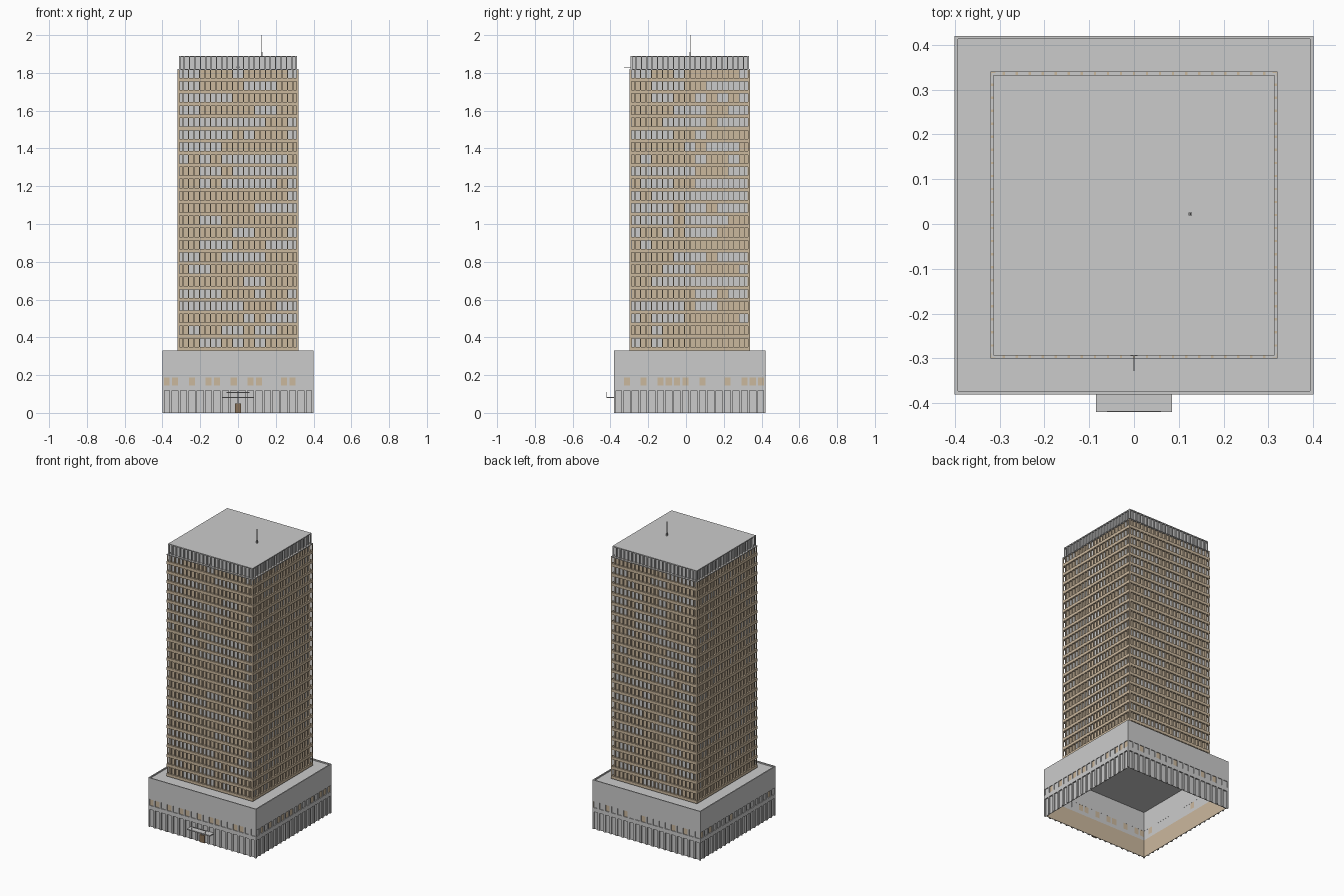
import bpy, bmesh, random
from math import pi
from mathutils import Matrix, Vector

if "Cube" in bpy.data.objects:
    bpy.data.objects.remove(bpy.data.objects["Cube"])

random.seed(7)
CY = 0.02                      # centre of the plan in y
PLAN = Matrix.Translation((0, CY, 0))


def material(name, rgb):
    m = bpy.data.materials.new(name)
    m.diffuse_color = (*rgb, 1)
    m.use_nodes = True
    m.node_tree.nodes["Principled BSDF"].inputs["Base Color"].default_value = m.diffuse_color
    return m


TAN = material("warm_tan", (0.60, 0.48, 0.34))
BROWN = material("door_brown", (0.25, 0.17, 0.10))


def box(x0, x1, y0, y1, z0, z1):
    return (x0, x1, y0, y1, z0, z1)


def build(name, boxes, mat=None, sides=False, offset=True):
    """One object from many boxes; sides=True repeats them on all four faces."""
    bm = bmesh.new()
    for k in range(4 if sides else 1):
        turn = Matrix.Rotation(k * pi / 2, 4, 'Z')
        for b in (boxes(k) if callable(boxes) else boxes):
            c = Vector(((b[0] + b[1]) / 2, (b[2] + b[3]) / 2, (b[4] + b[5]) / 2))
            s = Matrix.Diagonal((b[1] - b[0], b[3] - b[2], b[5] - b[4], 1))
            m = turn @ Matrix.Translation(c) @ s
            bmesh.ops.create_cube(bm, size=1, matrix=(PLAN @ m) if offset else m)
    me = bpy.data.meshes.new(name)
    bm.to_mesh(me)
    bm.free()
    if mat:
        me.materials.append(mat)
    ob = bpy.data.objects.new(name, me)
    bpy.context.collection.objects.link(ob)
    return ob


def wall(half, thick, z0, z1):
    """Front wall strip of a square ring (use with sides=True)."""
    return box(-half, half - thick, -half, -half + thick, z0, z1)


# ---------- podium ----------
P = 0.40
BAY = 2 * P / 18
T = 0.007
build("podium_upper_wall", [wall(P, T, 0.187, 0.33)], sides=True)
build("podium_lintel", [wall(P, T, 0.118, 0.145)], sides=True)
build("podium_deck", [box(-P + T, P - T, -P + T, P - T, 0.318, 0.322)])

# piers between the small windows and fins on the ground floor
edges = [-P + BAY * i for i in range(19)]
piers, fins = [], []
for x in edges:
    a, b = max(x - 0.006, -P), min(x + 0.006, P)
    piers.append(box(a, b, -P, -P + T, 0.145, 0.187))
    fins.append(box(a, b, -P, -P + 0.010, 0, 0.118))
build("podium_window_piers", piers, sides=True)
build("ground_floor_fins", fins, sides=True)
build("ground_floor_wall", [wall(P - 0.008, 0.002, 0, 0.118)], sides=True)
build("ground_floor_lining", [wall(P - 0.0101, 0.001, 0, 0.118)], TAN, sides=True)

# small podium windows, some lit
lit, unlit = [[] for _ in range(4)], [[] for _ in range(4)]
for k in range(4):
    for i in range(18):
        x = edges[i]
        pane = box(x, x + BAY, -P + 0.005, -P + 0.0065, 0.145, 0.187)
        (lit if random.random() < 0.4 else unlit)[k].append(pane)
build("podium_lit_windows", lambda k: lit[k], TAN, sides=True)
build("podium_unlit_windows", lambda k: unlit[k], sides=True)

# ---------- entrance ----------
build("door", [box(-0.017, 0.017, -0.382, -0.370, 0, 0.05)], BROWN, offset=False)
build("canopy", [box(-0.085, 0.085, -0.42, -0.375, 0.078, 0.085)], offset=False)
build("canopy_rail", [box(-0.06, 0.06, -0.42, -0.417, 0.104, 0.110)] +
      [box(s * 0.05 - 0.001, s * 0.05 + 0.001, -0.42, -0.418, 0.085, 0.105)
       for s in (-1, 1)], offset=False)

# ---------- tower ----------
H, Z0, Z1 = 0.32, 0.33, 1.82
ROWS, COLS = 23, 11
FLOOR, CELL = (Z1 - Z0) / ROWS, 2 * H / COLS
GLASS = H - 0.011

# window panes in random runs of lit and unlit
lit_t, unlit_t = [[] for _ in range(4)], [[] for _ in range(4)]
for k in range(4):
    for r in range(ROWS):
        z = Z0 + r * FLOOR
        dark = random.random() < 0.4
        for c in range(COLS):
            if random.random() < 0.6:
                dark = random.random() < 0.42
            x0 = max(-H + c * CELL, -GLASS)
            x1 = min(-H + (c + 1) * CELL, GLASS)
            pane = box(x0, x1, -GLASS, -GLASS + 0.003, z, z + FLOOR)
            (unlit_t if dark else lit_t)[k].append(pane)
build("tower_lit_windows", lambda k: lit_t[k], TAN, sides=True)
build("tower_unlit_windows", lambda k: unlit_t[k], sides=True)

# spandrel band at each floor
build("floor_bands", [wall(H, 0.011, Z0 + r * FLOOR, Z0 + r * FLOOR + 0.019)
                      for r in range(ROWS)], TAN, sides=True)

# slim mullions, two per window bay
mullions = []
for i in range(2 * COLS + 1):
    x = -H + i * CELL / 2
    a, b = max(x - 0.0025, -H + 0.001), min(x + 0.0025, H - 0.001)
    mullions.append(box(a, b, -H + 0.001, -GLASS, Z0, Z1))
build("mullions", mullions, TAN, sides=True)
build("tower_top_slab", [box(-H, H, -H, H, Z1 - 0.005, Z1)])

# ---------- crown ----------
C = 0.313
build("crown_core", [box(-C + 0.009, C - 0.009, -C + 0.009, C - 0.009, Z1, 1.885)])
n = 22
crown = []
for i in range(n + 1):
    x = -C + i * 2 * C / n
    crown.append(box(max(x - 0.003, -C), min(x + 0.003, C), -C, -C + 0.010, Z1, 1.885))
build("crown_fins", crown, sides=True)
build("roof", [box(-C, C, -C, C, 1.884, 1.89)])

# ---------- roof details ----------
build("antenna", [box(0.122, 0.129, 0.019, 0.026, 1.89, 1.91),
                  box(0.1235, 0.1275, 0.0205, 0.0245, 1.91, 1.985),
                  box(0.1245, 0.1265, 0.0215, 0.0235, 1.985, 2.0)], offset=False)
build("flag_pole", [box(-0.0015, 0.0015, -0.328, -0.285, 1.828, 1.831),
                    box(-0.008, 0.008, -0.295, -0.291, 1.825, 1.834)], offset=False)
